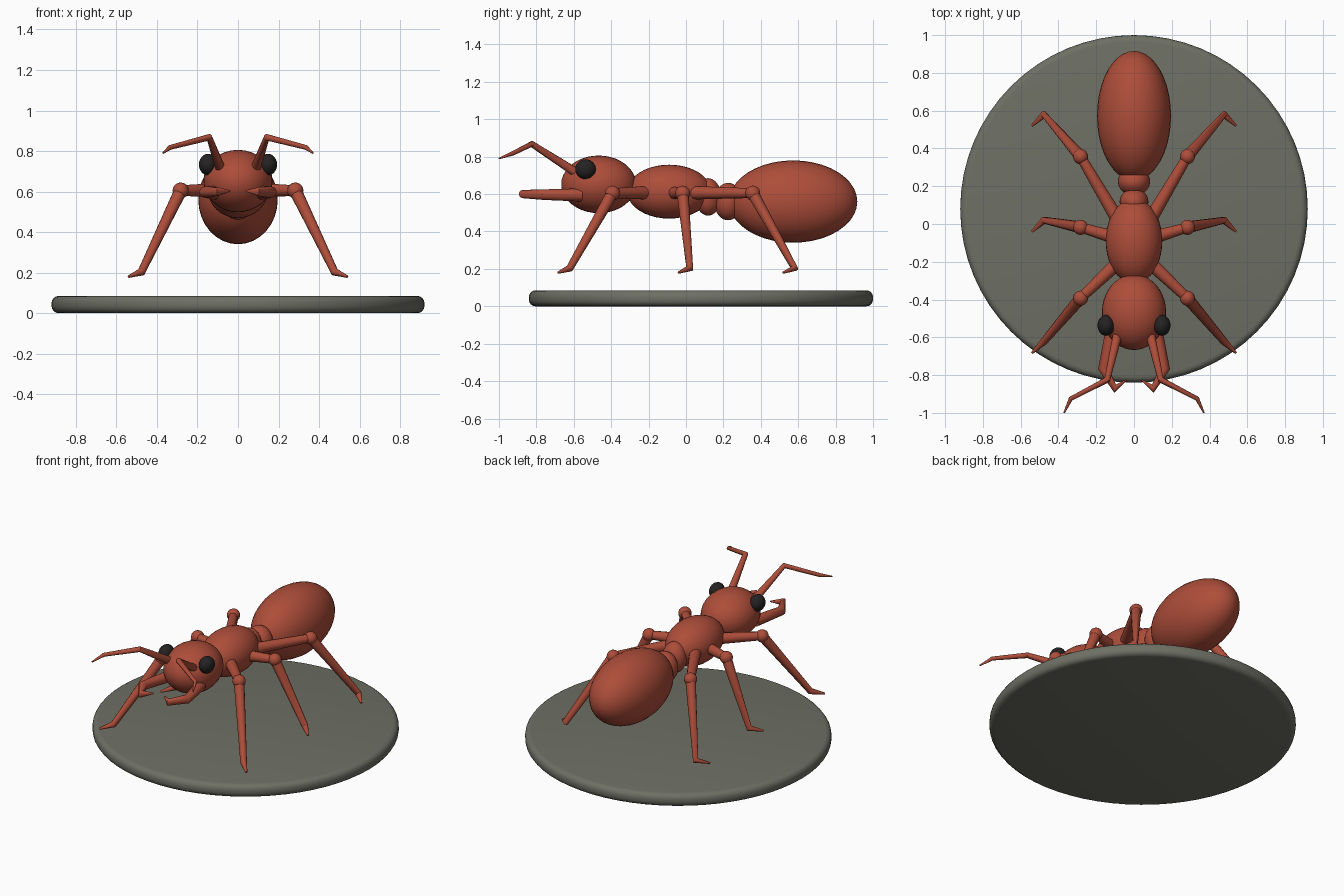
import bpy, bmesh, math
from mathutils import Vector, Matrix

if "Cube" in bpy.data.objects:
    bpy.data.objects.remove(bpy.data.objects["Cube"])


def material(name, rgb):
    m = bpy.data.materials.new(name)
    m.diffuse_color = (*rgb, 1)
    m.use_nodes = True
    m.node_tree.nodes["Principled BSDF"].inputs["Base Color"].default_value = m.diffuse_color
    return m


RED = material("rust red", (0.42, 0.075, 0.042))
BLACK = material("eye black", (0.018, 0.016, 0.016))
STONE = material("stone grey", (0.155, 0.16, 0.128))


def finish(name, bm, mat, angle=40):
    bmesh.ops.recalc_face_normals(bm, faces=bm.faces[:])
    me = bpy.data.meshes.new(name)
    bm.to_mesh(me)
    bm.free()
    me.materials.append(mat)
    ob = bpy.data.objects.new(name, me)
    bpy.context.collection.objects.link(ob)
    bpy.ops.object.select_all(action='DESELECT')
    ob.select_set(True)
    bpy.context.view_layer.objects.active = ob
    bpy.ops.object.shade_smooth_by_angle(angle=math.radians(angle))
    return ob


def ellipsoid(name, centre, radii, mat=RED, seg=32, rings=20):
    bm = bmesh.new()
    # poles lie along the body axis
    bmesh.ops.create_uvsphere(bm, u_segments=seg, v_segments=rings, radius=1,
                              matrix=Matrix.Rotation(math.pi / 2, 4, 'X'))
    bmesh.ops.scale(bm, vec=radii, verts=bm.verts[:])
    bmesh.ops.translate(bm, vec=centre, verts=bm.verts[:])
    return finish(name, bm, mat)


def limb(name, points, side, sides=12):
    """Tapered jointed tube; points are (x, y, z, radius), mirrored by side."""
    pts = [Vector((p[0] * side, p[1], p[2])) for p in points]
    bm = bmesh.new()
    rings = []
    for i, p in enumerate(pts):
        d_in = (p - pts[i - 1]).normalized() if i else (pts[1] - p).normalized()
        d_out = (pts[i + 1] - p).normalized() if i < len(pts) - 1 else d_in
        q = (d_in + d_out).normalized().to_track_quat('Z', 'Y')
        r = points[i][3]
        rings.append([bm.verts.new(p + q @ Vector((r * math.cos(a), r * math.sin(a), 0)))
                      for a in (2 * math.pi * k / sides for k in range(sides))])
    for a, b in zip(rings, rings[1:]):
        # line up ring starts so that the tube does not twist
        s = min(range(sides), key=lambda k: sum(
            (a[j].co - b[(j + k) % sides].co).length for j in range(sides)))
        b[:] = b[s:] + b[:s]
        for j in range(sides):
            k = (j + 1) % sides
            bm.faces.new((a[j], a[k], b[k], b[j]))
    bm.faces.new(rings[0])
    bm.faces.new(rings[-1])
    return finish(name, bm, RED)


# Round base with softened rim
bm = bmesh.new()
bmesh.ops.create_cone(bm, cap_ends=True, segments=64, radius1=0.92, radius2=0.92,
                      depth=0.085, matrix=Matrix.Translation((0, 0.08, 0.0425)))
rim = [e for e in bm.edges if abs(e.verts[0].co.z - e.verts[1].co.z) < 1e-4]
bmesh.ops.bevel(bm, geom=rim, offset=0.035, segments=4, profile=0.5, affect='EDGES')
finish("base", bm, STONE)

# Body segments
ellipsoid("abdomen", (0, 0.573, 0.56), (0.196, 0.343, 0.22))
ellipsoid("thorax", (0, -0.09, 0.613), (0.15, 0.225, 0.144))
ellipsoid("head", (0, -0.467, 0.652), (0.17, 0.2, 0.154))
ellipsoid("front_waist_node", (0, 0.118, 0.585), (0.076, 0.07, 0.1))
ellipsoid("rear_waist_node", (0, 0.225, 0.56), (0.085, 0.075, 0.1))

# Legs: root y, knee y, ankle y, toe y
LEGS = {
    "front": (-0.21, -0.393, -0.622, -0.683),
    "middle": (-0.075, -0.018, 0.02, -0.04),
    "rear": (0.03, 0.357, 0.58, 0.52),
}
for side, word in ((1, "right"), (-1, "left")):
    for leg, (y0, y1, y2, y3) in LEGS.items():
        limb(f"{word}_{leg}_upper_leg", [(0.09, y0, 0.607, 0.036),
                                         (0.283, y1, 0.605, 0.026)], side)
        ellipsoid(f"{word}_{leg}_knee", (0.283 * side, y1, 0.605),
                  (0.04, 0.04, 0.04), seg=16, rings=10)
        limb(f"{word}_{leg}_lower_leg", [(0.283, y1, 0.605, 0.032), (0.477, y2, 0.203, 0.02),
                                         (0.54, y3, 0.18, 0.006)], side)

    # Head details
    ellipsoid(f"{word}_eye", (0.148 * side, -0.537, 0.733), (0.045, 0.055, 0.053),
              BLACK, 24, 14)
    limb(f"{word}_antenna", [(0.085, -0.58, 0.71, 0.025), (0.142, -0.825, 0.868, 0.017),
                             (0.335, -0.925, 0.818, 0.012), (0.37, -1.0, 0.79, 0.004)], side)
    limb(f"{word}_mandible", [(0.115, -0.56, 0.595, 0.035), (0.163, -0.765, 0.597, 0.028),
                              (0.1, -0.872, 0.6, 0.022), (0.04, -0.825, 0.603, 0.004)], side)
